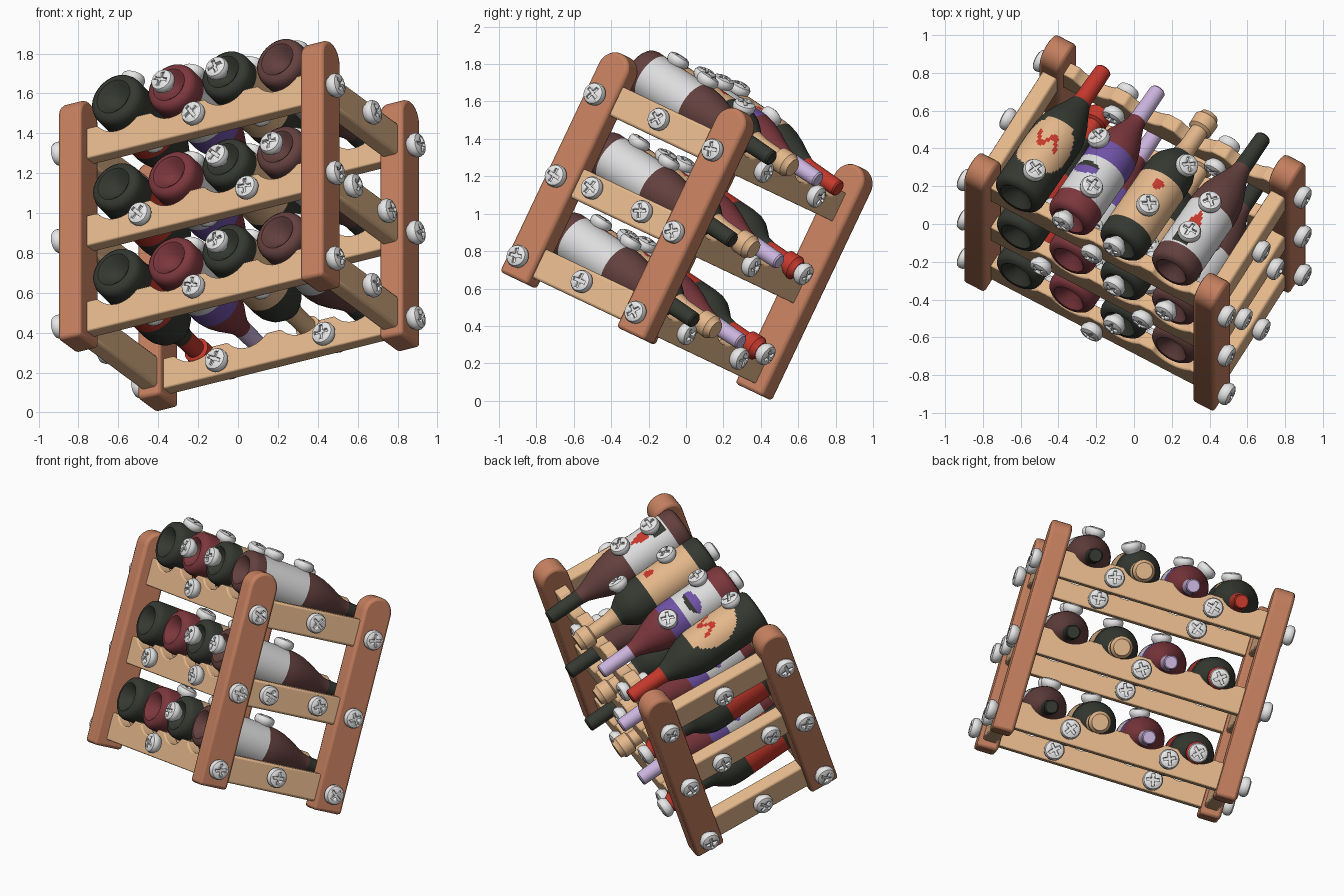
import bpy, bmesh, math
from mathutils import Matrix, Vector

if "Cube" in bpy.data.objects:
    bpy.data.objects.remove(bpy.data.objects["Cube"])

# ---- colours
COL = {
    "terracotta_wood": (0.56, 0.215, 0.115), "tan_wood": (0.78, 0.48, 0.26),
    "screw_grey": (0.80, 0.80, 0.80), "dark_green": (0.036, 0.040, 0.031),
    "maroon": (0.20, 0.038, 0.046), "brown_glass": (0.125, 0.052, 0.048),
    "red": (0.56, 0.04, 0.025), "label_white": (0.72, 0.72, 0.73),
    "purple": (0.16, 0.085, 0.38), "lavender": (0.60, 0.46, 0.73)}
NAMES = list(COL)
MATS = {}
for n, c in COL.items():
    MATS[n] = bpy.data.materials.new(n)
    MATS[n].diffuse_color = (*c, 1)

# ---- the whole rack is tilted: rack axes are u (width), v (depth), w (up the posts)
RACK = (Matrix.Translation((0.005, -0.268, 0.345)) @ Matrix.Rotation(math.radians(-25.4), 4, 'X')
        @ Matrix.Rotation(math.radians(-30), 4, 'Z'))
U, V = 0.766, 0.494            # half width, half depth
PT, PD, PH = 0.13, 0.19, 1.331  # post thickness, depth, height
LEVELS = [0.045, 0.52, 1.005]  # bottom of the rails in each row


def frame(x, y, z, o):
    m = Matrix((x, y, z)).transposed().to_4x4()
    m.translation = o
    return m


def place(name, mesh, local):
    ob = bpy.data.objects.new(name, mesh)
    bpy.context.collection.objects.link(ob)
    ob.matrix_world = RACK @ local
    return ob


def finish(bm, name, mats, angle=35):
    bmesh.ops.recalc_face_normals(bm, faces=bm.faces)
    me = bpy.data.meshes.new(name)
    bm.to_mesh(me)
    bm.free()
    for m in mats:
        me.materials.append(MATS[m])
    for p in me.polygons:
        p.use_smooth = True
    me.set_sharp_from_angle(angle=math.radians(angle))
    return me


def prism(name, pts, thick, mat):
    bm = bmesh.new()
    f = bm.faces.new([bm.verts.new((a, b, -thick / 2)) for a, b in pts])
    r = bmesh.ops.extrude_face_region(bm, geom=[f])
    bmesh.ops.translate(bm, vec=(0, 0, thick), verts=[e for e in r["geom"] if isinstance(e, bmesh.types.BMVert)])
    return finish(bm, name, [mat])


def lathe(name, prof, segs, mats, rule=None):
    # prof is (radius, height); rule gives a colour name from height and angle
    bm = bmesh.new()
    rings = []
    for r, t in prof:
        if r == 0:
            rings.append([bm.verts.new((0, 0, t))] * segs)
        else:
            rings.append([bm.verts.new((-r * math.sin(2 * math.pi * k / segs),
                                        r * math.cos(2 * math.pi * k / segs), t)) for k in range(segs)])
    for A, B in zip(rings, rings[1:]):
        for k in range(segs):
            j = (k + 1) % segs
            f = bm.faces.new(list(dict.fromkeys([A[k], A[j], B[j], B[k]])))
            if rule:
                c = f.calc_center_median()
                f.material_index = mats.index(rule(c.z, math.atan2(-c.x, c.y)))
    return finish(bm, name, mats)


def bevel(ob, w):
    b = ob.modifiers.new("edge_bevel", 'BEVEL')
    b.width, b.segments, b.limit_method = w, 2, 'ANGLE'
    b.angle_limit = math.radians(40)


SIDE = ((0, 1, 0), (0, 0, 1), (1, 0, 0))    # outline in v,w
FRONT = ((1, 0, 0), (0, 0, 1), (0, -1, 0))  # outline in u,w

# ---- posts with round tops
h = PD / 2
arc = [(h * math.cos(math.pi * k / 16), PH - h + h * math.sin(math.pi * k / 16)) for k in range(17)]
post = prism("post", [(-h, 0), (h, 0)] + arc, PT, "terracotta_wood")
for su in (1, -1):
    for sv in (1, -1):
        bevel(place("corner_post", post, frame(*SIDE, (su * (U - PT / 2), sv * (V - h), 0))), 0.018)

# ---- side rails, and front and back rails with bottle cradles
side = prism("side_rail", [(-0.33, 0), (0.33, 0), (0.33, 0.17), (-0.33, 0.17)], 0.09, "tan_wood")
SPOTS = [-0.464, -0.155, 0.155, 0.464]
top, R, cw = 0.168, 0.15, 0.265
half = math.asin(math.sqrt(R * R - (cw - top) ** 2) / R)
pts = [(-0.645, 0), (0.645, 0), (0.645, top)]
for s in reversed(SPOTS):
    pts += [(s + R * math.sin(a), cw - R * math.cos(a)) for a in [half * (1 - k / 5) for k in range(11)]]
pts.append((-0.645, top))
cradle = prism("cradle_rail", pts, 0.08, "tan_wood")
for w in LEVELS:
    for s in (1, -1):
        bevel(place("side_rail", side, frame(*SIDE, (s * 0.697, 0, w))), 0.014)
        bevel(place("cradle_rail", cradle, frame(*FRONT, (0, s * 0.385, w))), 0.008)

# ---- screw: domed head with a cross cut in it
head = lathe("screw_head", [(0, -0.03), (0.035, -0.03), (0.052, -0.005), (0.061, 0.008), (0.062, 0.026),
                            (0.055, 0.041), (0.038, 0.049), (0, 0.052)], 24, ["screw_grey"])
a, b = 0.009, 0.038
cross = prism("cross_cutter", [(a, a), (a, b), (-a, b), (-a, a), (-b, a), (-b, -a), (-a, -a), (-a, -b),
                               (a, -b), (a, -a), (b, -a), (b, a)], 0.06, "screw_grey")
src, cut = place("screw_source", head, Matrix()), place("cross_cutter", cross, Matrix.Translation((0, 0, 0.064)))
mod = src.modifiers.new("cross", 'BOOLEAN')
mod.object, mod.operation, mod.solver = cut, 'DIFFERENCE', 'EXACT'
bpy.context.view_layer.update()
screw_mesh = bpy.data.meshes.new_from_object(src.evaluated_get(bpy.context.evaluated_depsgraph_get()))
for o in (src, cut):
    bpy.data.objects.remove(o)


def screw(pos, normal):
    n = Vector(normal).normalized()
    rot = n.to_track_quat('Z', 'Y').to_matrix().to_4x4()
    place("screw", screw_mesh, Matrix.Translation(Vector(pos) + n * 0.014) @ rot
          @ Matrix.Rotation(len(bpy.data.objects) * 0.7, 4, 'Z'))


for i, w in enumerate(LEVELS):
    one, two = (0,), (-0.19, 0.15)
    c = w + 0.085
    for s in (1, -1):
        for v in (-0.41, 0.395):
            screw((s * U, v, w + 0.07), (s, 0, 0))
        for v in (two if i == 1 else one):
            screw((s * 0.742, v, c + 0.01), (s, 0, 0))
    for u in ((-0.31, 0.31) if i == 1 else one):
        screw((u, -0.425, c), (0, -1, 0))
    for u in (one if i == 1 else (-0.31, 0.31)):
        screw((u, 0.425, c), (0, 1, 0))
        screw((u, 0.345, c - 0.02), (0, -1, 0))
        screw((u, -0.345, c - 0.02), (0, 1, 0))


# ---- bottles
def profile(kind, k, r):
    p = [(0, 0.06), (0.04, 0.05), (0.075, 0.012), (0.09, 0), (0.112, 0.004), (0.128, 0.018), (0.135, 0.04)]
    p += [(0.135, 0.08 + 0.01 * j) for j in range(35)]
    if kind == "slope":
        p += [(0.132, 0.45), (0.122, 0.5), (0.1, 0.56), (0.072, 0.62), (0.052, 0.67), (0.047, 0.7),
              (0.043, 0.9), (0.036, 0.908), (0, 0.908)]
    else:
        p += [(0.135, 0.48), (0.13, 0.53), (0.115, 0.57), (0.085, 0.61), (0.06, 0.64), (0.05, 0.69),
              (0.048, 0.81), (0.066, 0.82), (0.068, 0.885), (0.055, 0.9), (0.05, 0.915), (0, 0.915)]
    return [(x * r, t * k) for x, t in p]


def heart(t, a, t0, a0):
    x, y = (a - a0) * 0.135 / 0.03, (t - t0) / 0.03
    return x * x + (y - 0.6 * math.sqrt(abs(x))) ** 2 < 1


def red_neck(t, a):
    if t > 0.67: return "red"
    if abs(a) < 0.5 and abs(t - 0.31 - 0.035 * math.sin(a * 9)) < 0.022: return "red"
    if (a / 1.15) ** 2 + ((t - 0.29) / 0.17) ** 2 < 1: return "tan_wood"
    return "red" if abs(a) > 2.3 and 0.2 < t < 0.38 else "dark_green"


def lavender_neck(t, a):
    if t > 0.69: return "lavender"
    if 0.34 < t < 0.45: return "purple"
    if 0.11 < t <= 0.34:
        if (a + 0.5) ** 2 + ((t - 0.26) / 0.06) ** 2 < 0.4: return "purple" if t < 0.27 else "dark_green"
        return "label_white"
    return "maroon"


def tan_neck(t, a):
    if 0.69 < t < 0.72: return "red"
    if t > 0.64: return "tan_wood"
    if 0.1 < t < 0.42:
        return "red" if heart(t, a, 0.34, 0.1) or heart(t, a, 0.25, 2.8) else "tan_wood"
    return "dark_green"


def black_neck(t, a):
    if t > 0.7: return "dark_green"
    if 0.09 < t < 0.38:
        if abs(a + 0.1) < 0.25 and 0.2 < t < 0.2 + 0.12 * (1 - abs(a + 0.1) * 2.5): return "red"
        if abs(a + 0.15) < 0.35 and 0.1 < t < 0.18: return "dark_green"
        return "label_white"
    return "brown_glass"


def red_ring(t, a):
    if t > 0.68: return "red"
    if 0.15 < t < 0.4:
        return "dark_green" if heart(t, a, 0.26, 0) or heart(t, a, 0.26, 3) else "red"
    return "dark_green"


def bottle(name, kind, rule, k, r=1):
    return lathe(name, profile(kind, k, r), 72, NAMES, lambda t, a: rule(t / k, a))


B = [bottle("red_neck_bottle", "slope", red_neck, 1.03, 1.05),
     bottle("lavender_neck_bottle", "slope", lavender_neck, 1.055),
     bottle("tan_neck_bottle", "step", tan_neck, 1.045), bottle("black_neck_bottle", "slope", black_neck, 1.085),
     bottle("red_ring_bottle", "step", red_ring, 1.02)]
s, c = math.sin(math.radians(7.3)), math.cos(math.radians(7.3))
START = [-0.455, -0.435, -0.43, -0.42]
LIFT = 0.29
for i, w in enumerate(LEVELS):
    for k, u in enumerate(SPOTS):
        me = B[4] if k == 0 and i < 2 else B[k]
        place(me.name, me, frame((-1, 0, 0), (0, s, c), (0, c, -s), (u, START[k], w + LIFT)))
    # loose screws on the bottles
    tops = [(1, 0.03, -0.26), (2, 0.03, -0.2), (3, 0.0, -0.014), (3, 0.0, -0.23)]
    if i == 2:
        tops += [(0, 0.03, -0.33), (1, -0.07, 0.03), (2, 0.07, 0.13)]
    for k, du, v in tops:
        zz = w + LIFT - (v - START[k]) * s / c + math.sqrt(0.135 ** 2 - du * du) - 0.01
        screw((SPOTS[k] + du, v, zz), (du / 0.135, s, c))
    for k in ((1, 2) if i == 2 else (2, 3) if i == 1 else (2,)):
        screw((SPOTS[k] - 0.02, START[k] + 0.01, w + LIFT + 0.01), (0, -c, s))
    if i < 2:
        screw((SPOTS[0], START[0] + 0.925, w + LIFT - 0.12), (0, c, -s))

for m in bpy.data.materials:
    if m.users and not m.is_grease_pencil:
        m.use_nodes = True
        m.node_tree.nodes["Principled BSDF"].inputs["Base Color"].default_value = m.diffuse_color
